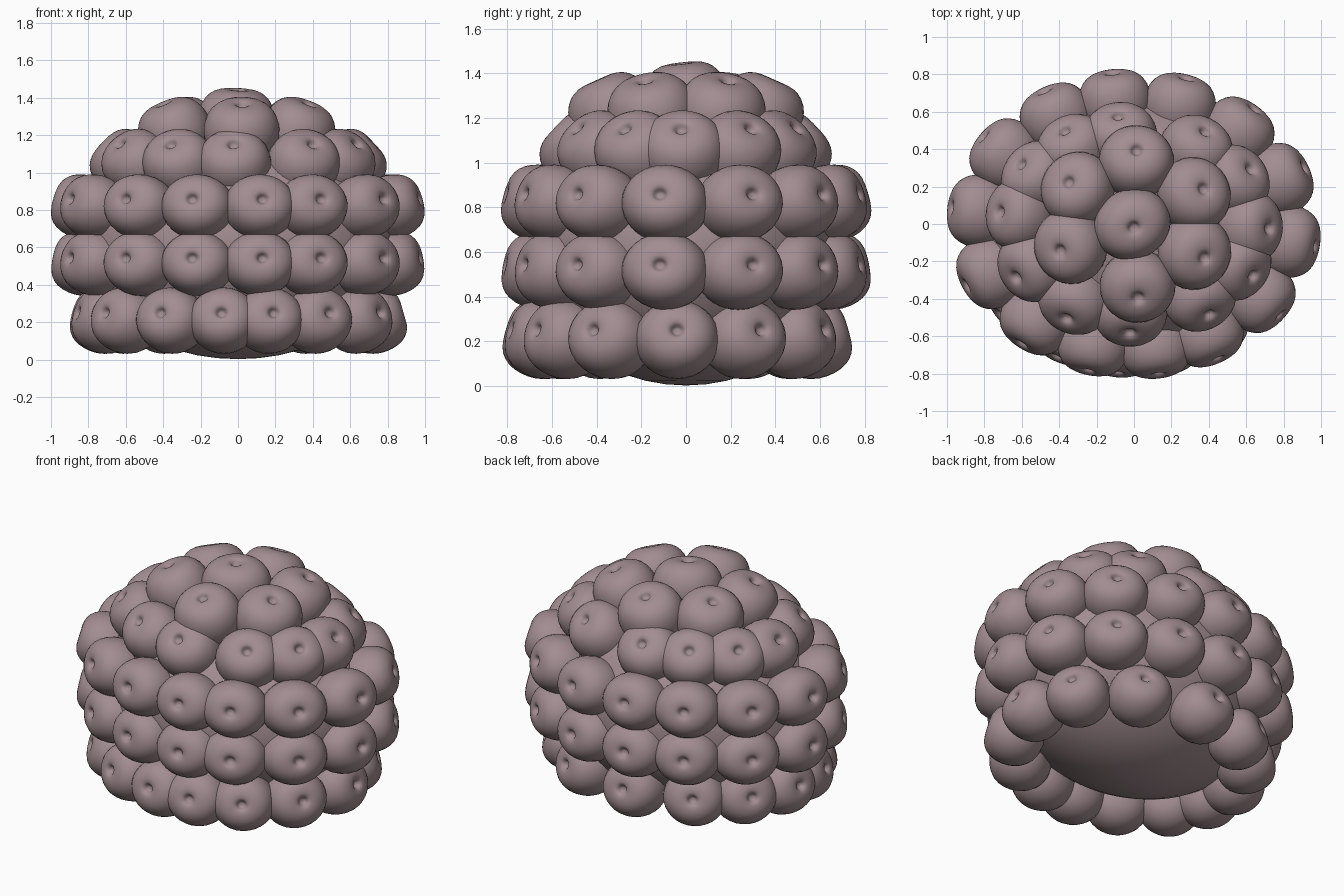
import bpy, bmesh
from math import sin, cos, pi, radians
from mathutils import Vector

cube = bpy.data.objects.get("Cube")
if cube:
    bpy.data.objects.remove(cube, do_unlink=True)

mauve = bpy.data.materials.new("dusty_mauve")
mauve.use_nodes = True
colour = (0.36, 0.265, 0.285, 1)
mauve.diffuse_color = colour
mauve.node_tree.nodes["Principled BSDF"].inputs["Base Color"].default_value = colour


def lathe(name, profile, sides):
    """Closed solid of revolution; the first and last points lie on the axis."""
    bm = bmesh.new()
    top = bm.verts.new((0, 0, profile[0][1]))
    bottom = bm.verts.new((0, 0, profile[-1][1]))
    rings = [[bm.verts.new((r * cos(2 * pi * i / sides), r * sin(2 * pi * i / sides), z))
              for i in range(sides)] for r, z in profile[1:-1]]
    for i in range(sides):
        j = (i + 1) % sides
        bm.faces.new((top, rings[0][i], rings[0][j]))
        bm.faces.new((bottom, rings[-1][j], rings[-1][i]))
        for a, b in zip(rings, rings[1:]):
            bm.faces.new((a[i], b[i], b[j], a[j]))
    for f in bm.faces:
        f.smooth = True
    mesh = bpy.data.meshes.new(name)
    bm.to_mesh(mesh)
    bm.free()
    mesh.materials.append(mauve)
    return mesh


def add(name, mesh):
    ob = bpy.data.objects.new(name, mesh)
    bpy.context.collection.objects.link(ob)
    return ob


# Inner body, showing underneath and between the lobes
core_profile = [(sin(pi * k / 24), cos(pi * k / 24)) for k in range(25)]
core = add("core", lathe("core", core_profile, 48))
core.scale = (0.85, 0.70, 0.617)
core.location.z = 0.62

# Lobe: a ball with a flattened cap and a small pit in the middle
lobe_mesh = lathe("lobe", [
    (0, .134), (.018, .136), (.026, .156), (.04, .168), (.085, .165), (.13, .141),
    (.163, .091), (.178, .02), (.172, -.05), (.14, -.12), (.08, -.165), (0, -.18)], 16)


def add_lobe(name, place, axis, width, height):
    ob = add(name, lobe_mesh)
    ob.location = place
    ob.rotation_mode = 'QUATERNION'
    ob.rotation_quaternion = Vector(axis).to_track_quat('Z', 'Y')
    ob.scale = (width, height, 1)
    smooth = ob.modifiers.new("smooth", 'SUBSURF')
    smooth.levels = smooth.render_levels = 1


def ring(name, angles, rx, ry, z, tilt, width, height=1.0, y0=0):
    """Oval row of lobes; angles run from the front towards the left side."""
    up = radians(tilt)
    for n, deg in enumerate(angles):
        t = radians(deg)
        out = Vector((sin(t) / rx, -cos(t) / ry, 0)).normalized()
        add_lobe(f"{name}_lobe_{n + 1}", (rx * sin(t), y0 - ry * cos(t), z),
                 out * cos(up) + Vector((0, 0, sin(up))), width, height)


wide = [8, 28, 54, 82, 111, 138, 163, 187, 210, 236, 264, 293, 321, 345]
ring("bottom_row", [13, 35, 61, 90, 119, 150, 183, 213, 238, 262, 283, 305, 331, 354],
     .725, .605, .207, 16, 1.11, 1.03, -.04)
ring("lower_row", wide, .825, .655, .513, 11, 1.15, 1.01)
ring("middle_row", wide, .825, .655, .815, 16, 1.15, 1.01)
ring("upper_row", [-2, 35, 63, 88, 119, 147, 187, 212, 238, 264, 298, 329],
     .605, .465, 1.043, 43, 1.17, 1.07)
ring("crown_row", [3, 63, 118, 178, 236, 291], .36, .33, 1.218, 66, 1.19, 1.14)
add_lobe("top_lobe", (-.01, 0, 1.28), (.06, -.12, 1), 1.23, 1.1)
